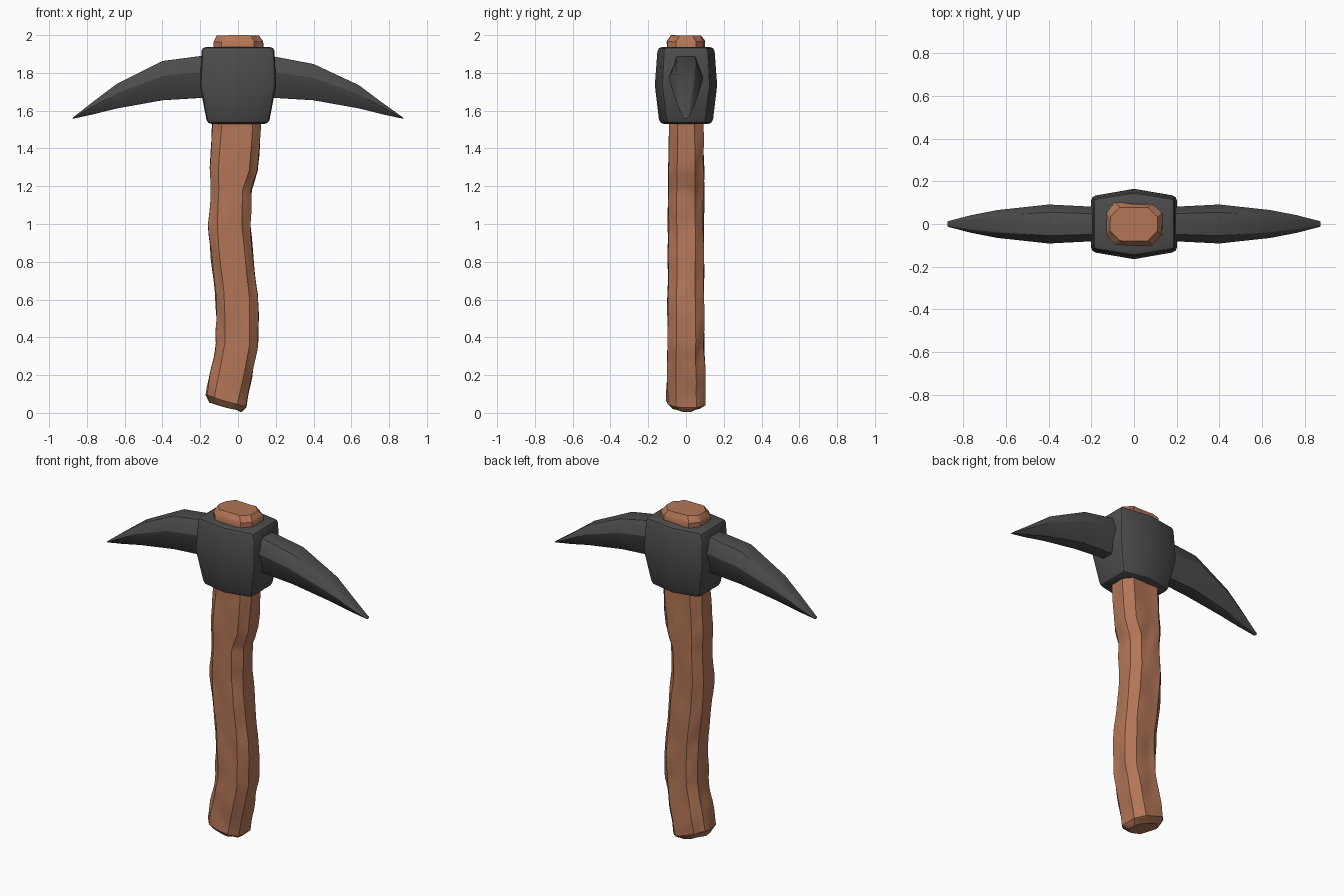
import bpy, bmesh
from mathutils import Vector, noise

if "Cube" in bpy.data.objects:
    bpy.data.objects.remove(bpy.data.objects["Cube"])


def material(name, rgb):
    m = bpy.data.materials.new(name)
    m.diffuse_color = (*rgb, 1)
    m.use_nodes = True
    m.node_tree.nodes["Principled BSDF"].inputs["Base Color"].default_value = m.diffuse_color
    return m


wood = material("brown wood", (0.45, 0.18, 0.095))
iron = material("dark iron", (0.072, 0.072, 0.072))


def loft(name, rings, mat, bevel=0.0, grain=0.0, angle=0.6):
    """Skin a stack of equal-sized rings, cap both ends."""
    bm = bmesh.new()
    loops = [[bm.verts.new(p) for p in r] for r in rings]
    n = len(loops[0])
    for a, b in zip(loops, loops[1:]):
        for i in range(n):
            bm.faces.new((a[i], a[(i + 1) % n], b[(i + 1) % n], b[i]))
    bm.faces.new(loops[0][::-1])
    bm.faces.new(loops[-1])
    bmesh.ops.recalc_face_normals(bm, faces=bm.faces)
    if bevel:
        edges = [e for e in bm.edges if e.calc_face_angle(0) > 0.5]
        bmesh.ops.bevel(bm, geom=edges, offset=bevel, segments=2,
                        profile=0.5, affect='EDGES', clamp_overlap=True)
    if grain:
        bmesh.ops.subdivide_edges(bm, edges=bm.edges[:], cuts=4, use_grid_fill=True)
        bm.normal_update()
        # stretched noise gives carved wood grain
        for v, d in [(v, v.normal.copy()) for v in bm.verts]:
            p = Vector((v.co.x * 14 + v.co.z * 3, v.co.y * 14, v.co.z * 5))
            v.co += d * grain * noise.noise(p)
    me = bpy.data.meshes.new(name)
    bm.to_mesh(me)
    bm.free()
    me.materials.append(mat)
    ob = bpy.data.objects.new(name, me)
    bpy.context.collection.objects.link(ob)
    bpy.ops.object.select_all(action='DESELECT')
    ob.select_set(True)
    bpy.context.view_layer.objects.active = ob
    bpy.ops.object.shade_smooth_by_angle(angle=angle)
    return ob


# handle: (left x, left z, right x, right z, half depth)
def octagon(xl, zl, xr, zr, h, c=0.045):
    def pt(x, y):
        return (x, y, zl + (zr - zl) * (x - xl) / (xr - xl))
    return [pt(xl + c, -h), pt(xr - c, -h), pt(xr, -h + c), pt(xr, h - c),
            pt(xr - c, h), pt(xl + c, h), pt(xl, h - c), pt(xl, -h + c)]


stations = [(-0.148, 0.055, 0.015, 0.007, 0.070), (-0.169, 0.095, 0.043, 0.03, 0.100),
            (-0.143, 0.23, 0.075, 0.19, 0.099), (-0.115, 0.37, 0.105, 0.35, 0.096),
            (-0.112, 0.50, 0.107, 0.50, 0.095), (-0.117, 0.63, 0.104, 0.63, 0.095),
            (-0.141, 0.82, 0.083, 0.82, 0.095), (-0.155, 1.00, 0.066, 1.00, 0.094),
            (-0.147, 1.18, 0.068, 1.18, 0.093), (-0.148, 1.30, 0.106, 1.28, 0.094),
            (-0.135, 1.50, 0.122, 1.50, 0.090), (-0.130, 1.75, 0.130, 1.75, 0.092),
            (-0.132, 1.965, 0.130, 1.965, 0.097), (-0.112, 1.998, 0.110, 1.998, 0.078)]
loft("handle", [octagon(*s) for s in stations], wood, grain=0.009)


# head block: hexagonal sleeve around the handle
def hexagon(z, x, yc, ym):
    return [(-x, -yc, z), (0, -ym, z), (x, -yc, z), (x, yc, z), (0, ym, z), (-x, yc, z)]


loft("head_block", [hexagon(1.53, 0.163, 0.105, 0.140), hexagon(1.735, 0.202, 0.130, 0.165),
                    hexagon(1.937, 0.192, 0.120, 0.150)], iron, bevel=0.022)


# pick blades: (x, top z, bottom z, half width)
def blade_ring(side, x, zt, zb, w):
    zm = zb + (zt - zb) * 0.62
    return [(side * x, y, z) for y, z in
            ((-0.6 * w, zt), (-w, zm), (-0.45 * w, zb), (0.45 * w, zb), (w, zm), (0.6 * w, zt))]


for label, side, lift in (("left_blade", -1, 0.008), ("right_blade", 1, 0.0)):
    profile = [(0.10, 1.895, 1.67, 0.08), (0.20, 1.885 + lift / 2, 1.667, 0.082),
               (0.40, 1.847 + 2 * lift, 1.655, 0.092), (0.64, 1.735 + lift, 1.612, 0.066),
               (0.76, 1.645 + lift, 1.582, 0.043), (0.875, 1.563, 1.557, 0.014)]
    loft(label, [blade_ring(side, *p) for p in profile], iron, bevel=0.006, angle=0.45)
